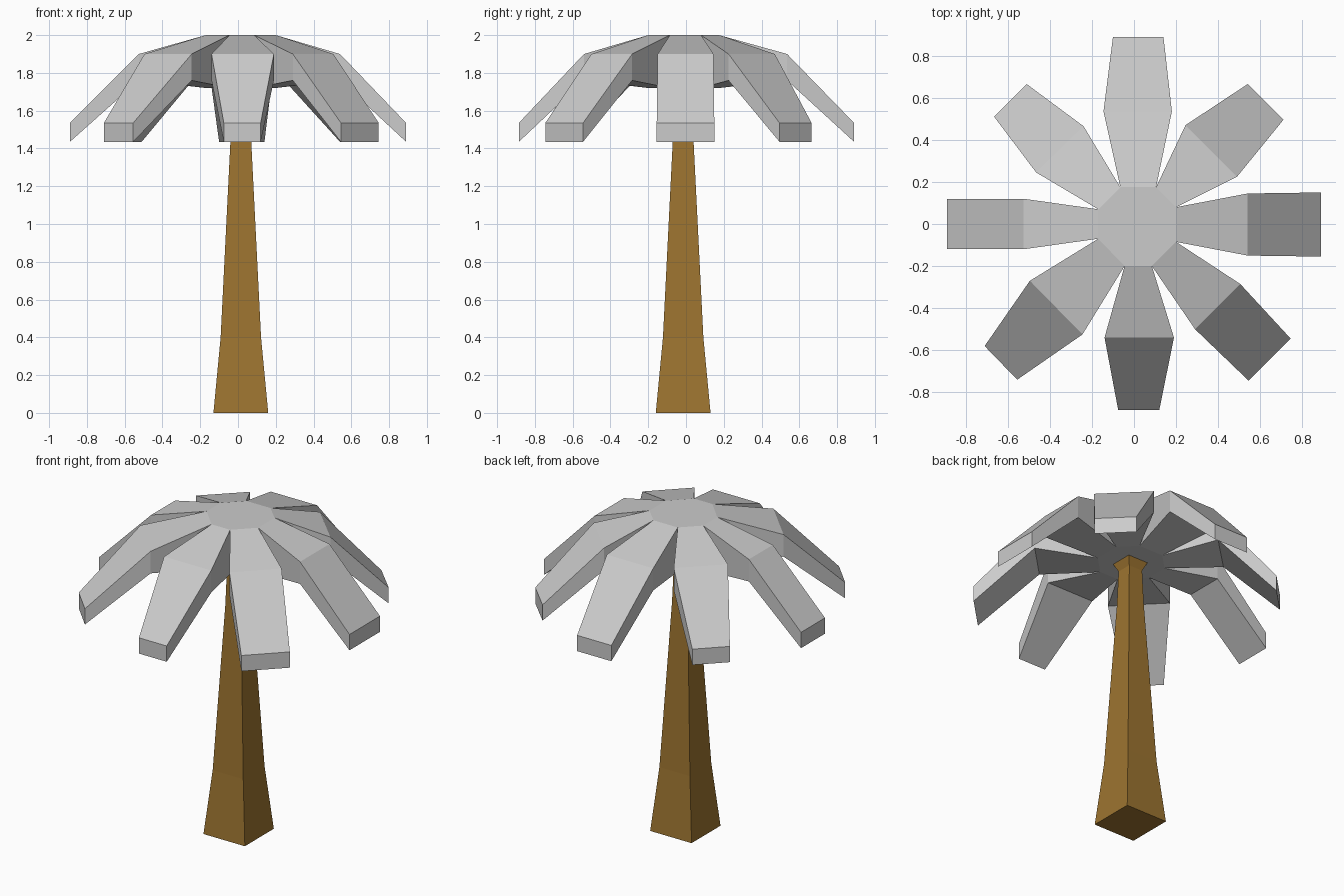
import bpy, bmesh

if "Cube" in bpy.data.objects:
    bpy.data.objects.remove(bpy.data.objects["Cube"])


def material(name, rgb):
    m = bpy.data.materials.new(name)
    m.diffuse_color = (*rgb, 1)
    m.use_nodes = True
    m.node_tree.nodes["Principled BSDF"].inputs["Base Color"].default_value = m.diffuse_color
    return m


def make_object(name, bm, mat):
    bmesh.ops.recalc_face_normals(bm, faces=bm.faces)
    me = bpy.data.meshes.new(name)
    bm.to_mesh(me)
    bm.free()
    me.materials.append(mat)
    ob = bpy.data.objects.new(name, me)
    bpy.context.collection.objects.link(ob)
    return ob


brown = material("bark brown", (0.337, 0.175, 0.03))
grey = material("pale grey", (0.6, 0.6, 0.6))

# Trunk: tapered square post, flared at the foot and just under the crown
bm = bmesh.new()
cx, cy = 0.015, -0.015
rings = []
for z, h in [(0, 0.145), (0.40, 0.107), (1.44, 0.055), (1.67, 0.048), (1.72, 0.07)]:
    rings.append([bm.verts.new((cx + sx * h, cy + sy * h, z))
                  for sx, sy in [(-1, -1), (1, -1), (1, 1), (-1, 1)]])
for a, b in zip(rings, rings[1:]):
    for i in range(4):
        j = (i + 1) % 4
        bm.faces.new((a[i], a[j], b[j], b[i]))
bm.faces.new(rings[0])
bm.faces.new(rings[-1])
make_object("trunk", bm, brown)

# Crown: octagonal hub, one drooping frond growing from each edge
hub = [(-0.065, 0.175), (0.105, 0.175), (0.20, 0.08), (0.20, -0.085),
       (0.085, -0.20), (-0.045, -0.20), (-0.17, -0.07), (-0.17, 0.07)]
# Per frond, clockwise from the back: both bend corners, then both tip corners
fronds = [
    ((-0.145, 0.535), (0.18, 0.535), (-0.10, 0.89), (0.14, 0.89)),
    ((0.245, 0.47), (0.49, 0.225), (0.54, 0.665), (0.71, 0.495)),
    ((0.54, 0.145), (0.54, -0.15), (0.89, 0.15), (0.89, -0.155)),
    ((0.505, -0.285), (0.29, -0.50), (0.745, -0.545), (0.545, -0.745)),
    ((0.19, -0.54), (-0.14, -0.54), (0.12, -0.885), (-0.075, -0.885)),
    ((-0.245, -0.525), (-0.495, -0.27), (-0.555, -0.74), (-0.71, -0.58)),
    ((-0.525, -0.12), (-0.525, 0.12), (-0.89, -0.12), (-0.89, 0.12)),
    ((-0.465, 0.245), (-0.24, 0.465), (-0.665, 0.51), (-0.51, 0.665)),
]
bm = bmesh.new()


def pair(p, top, bottom):
    return bm.verts.new((*p, top)), bm.verts.new((*p, bottom))


hub_v = [pair(p, 2.0, 1.72) for p in hub]
bm.faces.new([v[0] for v in hub_v])
bm.faces.new([v[1] for v in hub_v])
for i, (ma, mb, ta, tb) in enumerate(fronds):
    sections = [(hub_v[i], hub_v[(i + 1) % 8]),
                (pair(ma, 1.90, 1.76), pair(mb, 1.90, 1.76)),
                (pair(ta, 1.535, 1.435), pair(tb, 1.535, 1.435))]
    for (a, b), (c, d) in zip(sections, sections[1:]):
        bm.faces.new((a[0], b[0], d[0], c[0]))
        bm.faces.new((a[1], b[1], d[1], c[1]))
        bm.faces.new((a[0], c[0], c[1], a[1]))
        bm.faces.new((b[0], d[0], d[1], b[1]))
    a, b = sections[-1]
    bm.faces.new((a[0], b[0], b[1], a[1]))
make_object("frond_crown", bm, grey)
